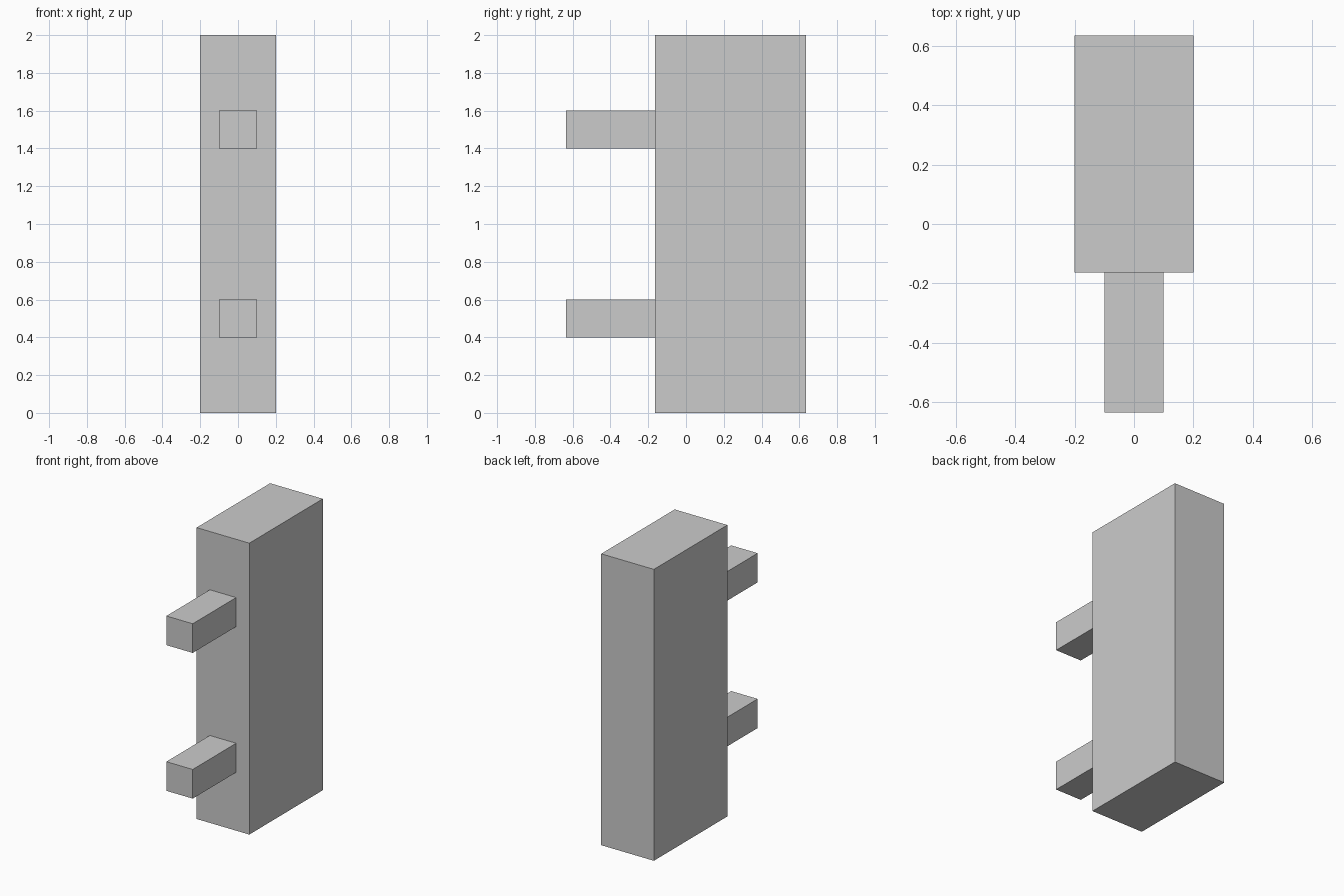
import bpy
import bmesh
from mathutils import Vector

if "Cube" in bpy.data.objects:
    bpy.data.objects.remove(bpy.data.objects["Cube"])


def box(name, low, high):
    """Flat-faced box between two opposite corners."""
    low, high = Vector(low), Vector(high)
    bm = bmesh.new()
    bmesh.ops.create_cube(bm, size=1)
    bmesh.ops.scale(bm, vec=high - low, verts=bm.verts)
    mesh = bpy.data.meshes.new(name)
    bm.to_mesh(mesh)
    bm.free()
    obj = bpy.data.objects.new(name, mesh)
    obj.location = (low + high) / 2
    bpy.context.collection.objects.link(obj)
    return obj


BACK = 0.634      # rear face of the body
FRONT = -0.163    # front face of the body
PEG_TIP = -0.634  # free end of the pegs

# Tall main body
box("body", (-0.2, FRONT, 0), (0.2, BACK, 2))

# Two square pegs on the front face
for label, z in (("lower", 0.5), ("upper", 1.5)):
    box(f"{label}_peg", (-0.1, PEG_TIP, z - 0.1), (0.1, FRONT, z + 0.1))
